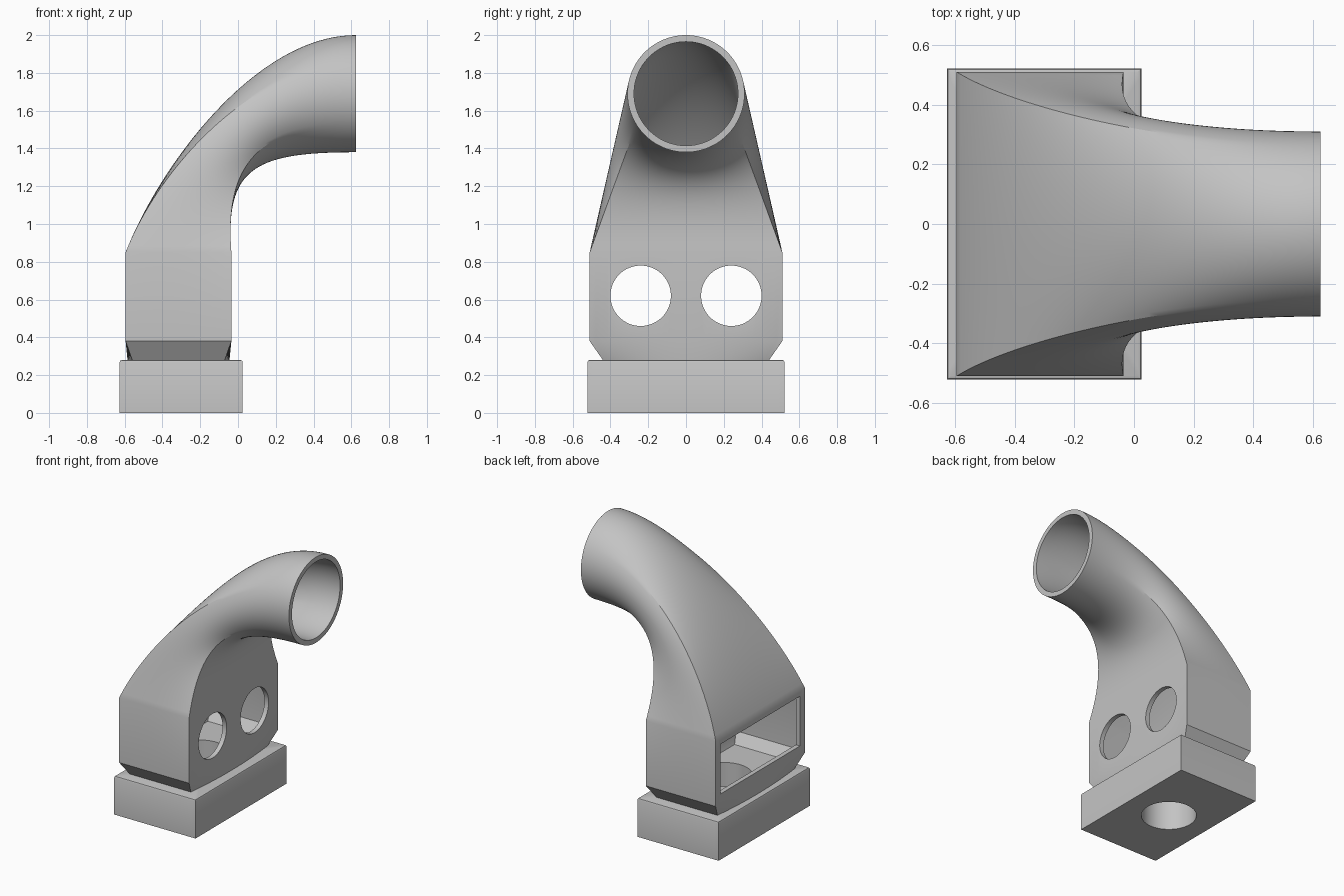
import bpy, bmesh, math
from mathutils import Vector

if "Cube" in bpy.data.objects:
    bpy.data.objects.remove(bpy.data.objects["Cube"], do_unlink=True)

grey = bpy.data.materials.new("light_grey")
grey.use_nodes = True
grey.diffuse_color = (0.55, 0.55, 0.55, 1)
grey.node_tree.nodes["Principled BSDF"].inputs["Base Color"].default_value = (0.55, 0.55, 0.55, 1)

CX = -0.315            # centre of the box-shaped duct
CORNER = math.radians(58)

# Perimeter stations: (side, fraction along side), walked counter-clockwise from +x
STATIONS = [(s, i / n) for s, n in enumerate((32, 20, 32, 20)) for i in range(n)]


def lerp(a, b, t):
    return a + (b - a) * t


def rect(cx, hx, hy, z, bulge=0.0):
    ring = []
    for s, f in STATIONS:
        k = 2 * f - 1
        b = hx + bulge * (1 - k * k)
        x, y = ((b, k * hy), (-k * hx, hy), (-b, -k * hy), (k * hx, -hy))[s]
        ring.append(Vector((cx + x, y, z)))
    return ring


def angles():
    side = math.pi / 2 - CORNER
    for s, f in STATIONS:
        half = CORNER if s % 2 == 0 else side
        yield s * math.pi / 2 + lerp(-half, half, f)


def circle(cx, r, z):
    return [Vector((cx + r * math.cos(a), r * math.sin(a), z)) for a in angles()]


def mouth(r):
    return [Vector((0.625, r * math.sin(a), 1.69 - r * math.cos(a))) for a in angles()]


def elbow(start, end, steps=40):
    """Rings sweeping from the rectangular duct to the round mouth."""
    rings = []
    for i in range(steps + 1):
        t = i / steps
        ring = []
        for p, q in zip(start, end):
            u = (p.x - CX) / 0.56 + 0.5
            rise = 0.45
            c1 = Vector((p.x + lerp(0.175, -0.035, u),
                         lerp(p.y, q.y, rise / (q.z - p.z)), p.z + rise))
            c2 = Vector((0.09, q.y, q.z))
            ring.append(p * (1 - t) ** 3 + c1 * 3 * t * (1 - t) ** 2
                        + c2 * 3 * t * t * (1 - t) + q * t ** 3)
        rings.append(ring)
    return rings


def closed_loft(name, rings):
    """Skin the rings, joining the last one back to the first."""
    bm = bmesh.new()
    vs = [[bm.verts.new(p) for p in ring] for ring in rings]
    n = len(STATIONS)
    for a, b in zip(vs, vs[1:] + vs[:1]):
        for i in range(n):
            j = (i + 1) % n
            bm.faces.new((a[i], a[j], b[j], b[i]))
    bmesh.ops.recalc_face_normals(bm, faces=bm.faces)
    mesh = bpy.data.meshes.new(name)
    bm.to_mesh(mesh)
    bm.free()
    mesh.materials.append(grey)
    obj = bpy.data.objects.new(name, mesh)
    bpy.context.collection.objects.link(obj)
    return obj


def activate(obj):
    bpy.ops.object.select_all(action='DESELECT')
    obj.select_set(True)
    bpy.context.view_layer.objects.active = obj


def cut(obj, cutter):
    cutter.hide_render = True
    cutter.data.materials.append(grey)
    mod = obj.modifiers.new("cut", 'BOOLEAN')
    mod.operation, mod.solver, mod.object = 'DIFFERENCE', 'EXACT', cutter
    activate(obj)
    bpy.ops.object.modifier_apply(modifier=mod.name)
    bpy.data.objects.remove(cutter, do_unlink=True)


# Base block with a round hole through it
base = closed_loft("base_block", [
    rect(-0.301, 0.326, 0.522, 0), rect(-0.301, 0.326, 0.522, 0.268),
    rect(-0.301, 0.322, 0.518, 0.277), rect(-0.301, 0.313, 0.509, 0.28),
    circle(-0.305, 0.185, 0.28), circle(-0.305, 0.185, 0)])

# Hollow duct: neck, box, elbow, round mouth, then back down the inside
outer = elbow(rect(CX, 0.28, 0.51, 0.85), mouth(0.31))
inner = elbow(rect(CX, 0.247, 0.477, 0.85), mouth(0.275))
duct = closed_loft("duct", [
    rect(CX, 0.245, 0.44, 0.28, 0.025), rect(CX, 0.28, 0.51, 0.38),
    *outer, *reversed(inner),
    rect(CX, 0.247, 0.477, 0.41), rect(CX, 0.22, 0.42, 0.34),
    circle(-0.305, 0.185, 0.34), circle(-0.305, 0.185, 0.28)])

# Two round ports in one wall
for y in (-0.24, 0.24):
    bpy.ops.mesh.primitive_cylinder_add(vertices=64, radius=0.16, depth=0.2,
                                        location=(-0.04, y, 0.62),
                                        rotation=(0, math.pi / 2, 0))
    cut(duct, bpy.context.object)

# Wide rectangular window in the opposite wall
bpy.ops.mesh.primitive_cube_add(size=1, location=(-0.6, 0, 0.63))
window = bpy.context.object
window.scale = (0.2, 0.91, 0.36)
cut(duct, window)

for obj in (base, duct):
    activate(obj)
    bpy.ops.object.shade_smooth_by_angle(angle=math.radians(25))
